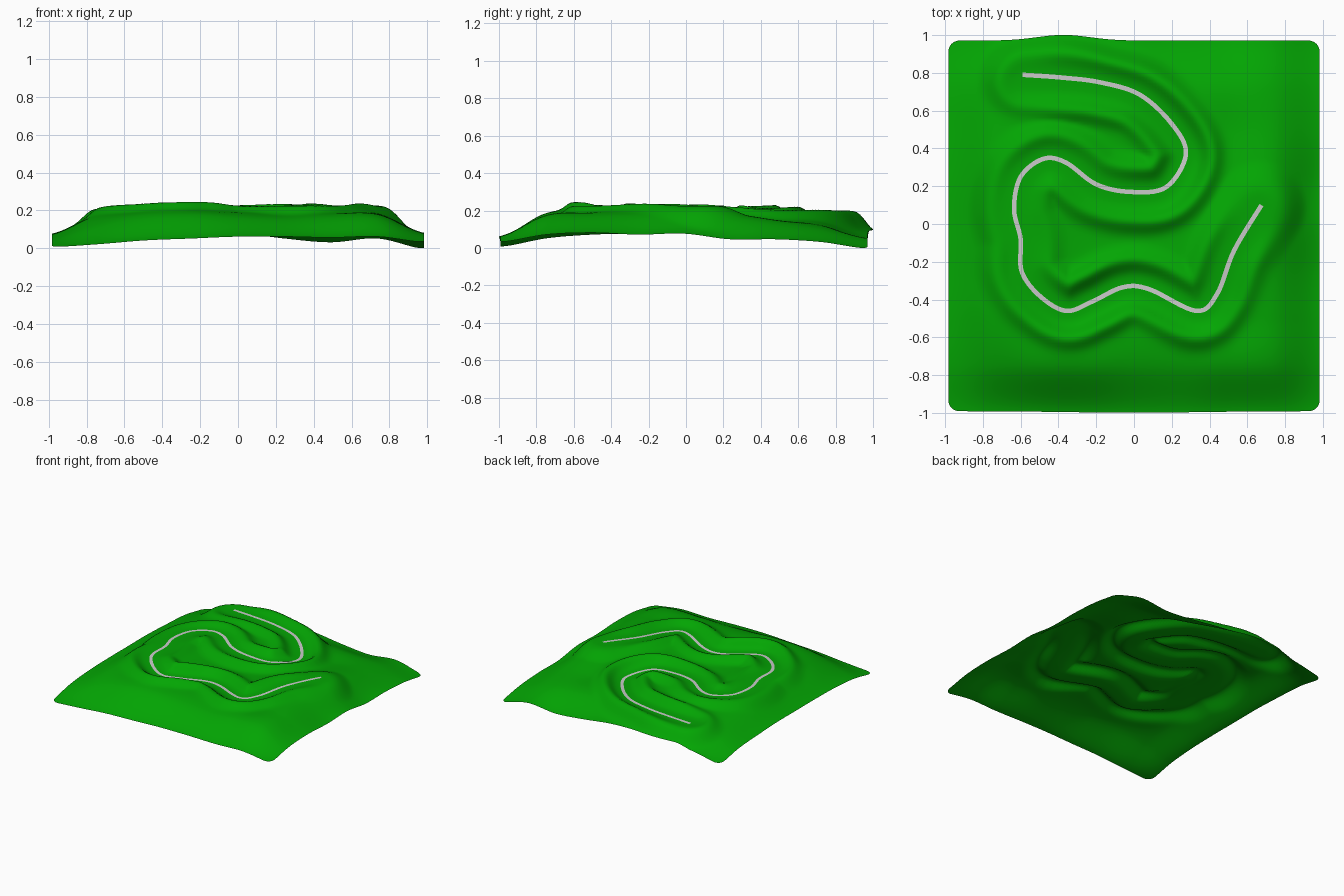
import bpy, bmesh, math
from mathutils import Vector

if "Cube" in bpy.data.objects:
    bpy.data.objects.remove(bpy.data.objects["Cube"])

def material(name, col):
    m = bpy.data.materials.new(name)
    m.diffuse_color = (*col, 1)
    m.use_nodes = True
    m.node_tree.nodes["Principled BSDF"].inputs["Base Color"].default_value = m.diffuse_color
    return m

GREEN = material("grass green", (0.001, 0.38, 0.001))
GREY = material("path grey", (0.6, 0.6, 0.6))

# Path points: x, y, height, bank height beside the path
PATH = [(-.59, .79, .177, .02), (-.38, .775, .177, .045), (-.18, .75, .176, .05),
        (.03, .685, .172, .05), (.2, .53, .162, .05), (.275, .37, .16, .055),
        (.17, .195, .185, .055), (-.02, .17, .193, .045), (-.2, .21, .2, .035),
        (-.36, .325, .205, .035), (-.48, .345, .207, .035), (-.6, .25, .208, .02),
        (-.635, .08, .21, .015), (-.6, -.08, .21, .015), (-.595, -.25, .21, .025),
        (-.5, -.38, .2, .04), (-.36, -.46, .19, .055), (-.22, -.41, .18, .065),
        (-.06, -.335, .172, .05), (.08, -.345, .175, .045), (.33, -.46, .19, .045),
        (.44, -.37, .2, .035), (.53, -.14, .22, .03), (.675, .1, .235, 0)]

# Rolling ground heights on a 0.25 grid, front row first
GROUND = [(.015, .03, .05, .06, .07, .07, .065, .07, .04),
          (.06, .135, .185, .195, .18, .17, .18, .175, .08),
          (.08, .18, .2, .2, .2, .19, .19, .19, .09),
          (.085, .185, .2, .19, .19, .2, .21, .195, .08),
          (.085, .185, .2, .185, .185, .195, .21, .205, .085),
          (.085, .185, .2, .19, .185, .185, .185, .185, .055),
          (.075, .17, .195, .19, .185, .17, .155, .15, .055),
          (.06, .14, .175, .17, .16, .15, .135, .115, .04),
          (.02, .065, .085, .1, .09, .06, .04, .06, .005)]

def spline(a, b, c, d, t):
    return b + .5 * t * (c - a + t * (2*a - 5*b + 4*c - d + t * (3*(b - c) + d - a)))

def spline_list(v, u):
    i = max(0, min(int(u), len(v) - 2))
    last = len(v) - 1
    return spline(v[max(i-1, 0)], v[i], v[i+1], v[min(i+2, last)], u - i)

def smooth(a, b, x):
    t = max(0, min(1, (x - a) / (b - a)))
    return t * t * (3 - 2 * t)

STEPS = 8
columns = list(zip(*PATH))
samples = [tuple(spline_list(c, i / STEPS) for c in columns)
           for i in range((len(PATH) - 1) * STEPS + 1)]

def height(x, y):
    u, v = (x + 1) * 4, (y + 1) * 4
    base = spline_list([spline_list(r, u) for r in GROUND], v)
    dist = [(x - s[0])**2 + (y - s[1])**2 for s in samples]
    dmin = min(dist)
    d = math.sqrt(dmin)
    if d > .32:
        return base
    # average of the nearby path, so the bank stays smooth
    w = z = amp = 0
    for q, s in zip(dist, samples):
        if q - dmin < .05:
            k = math.exp(-(q - dmin) / .009)
            w += k
            z += k * s[2]
            amp += k * s[3]
    level = z / w + (base - z / w) * smooth(.06, .26, d)
    return level + amp / w * math.exp(-((d - .145) / .055)**2)

# Hillside: one sheet with rounded corners
N = 120
bm = bmesh.new()
bmesh.ops.create_grid(bm, x_segments=N, y_segments=N, size=1)
R = .06
for v in bm.verts:
    x, y = v.co.x, v.co.y
    ex, ey = abs(x) - (1 - R), abs(y) - (1 - R)
    if ex > 0 and ey > 0:
        k = max(ex, ey) / math.hypot(ex, ey)
        x = math.copysign(1 - R + ex * k, x)
        y = math.copysign(1 - R + ey * k, y)
    z = height(x, y)
    bulge = .03 * math.exp(-((x + .38) / .2)**2) * smooth(.7, 1, y)
    front = -.008 * math.exp(-(x / .5)**2) * smooth(.7, 1, -y)
    v.co = (x * .983, y * .981 - .01 + bulge + front, z)
low = min(v.co.z for v in bm.verts)
for v in bm.verts:
    v.co.z -= low

def finish(name, bm, mat):
    bmesh.ops.recalc_face_normals(bm, faces=bm.faces)
    if sum(f.normal.z for f in bm.faces) < 0:
        bmesh.ops.reverse_faces(bm, faces=bm.faces)
    for f in bm.faces:
        f.smooth = True
    me = bpy.data.meshes.new(name)
    bm.to_mesh(me)
    bm.free()
    me.materials.append(mat)
    ob = bpy.data.objects.new(name, me)
    bpy.context.collection.objects.link(ob)
    return ob

finish("hillside", bm, GREEN)

# Winding path: narrow ribbon lying on the ground
bm = bmesh.new()
rows = []
for i, s in enumerate(samples):
    a, b = samples[max(i-1, 0)], samples[min(i+1, len(samples)-1)]
    t = Vector((b[0] - a[0], b[1] - a[1])).normalized()
    row = []
    for side in (-.012, .012):
        x, y = s[0] - t.y * side, s[1] + t.x * side
        row.append(bm.verts.new((x, y, height(x, y) - low + .003)))
    rows.append(row)
for p, q in zip(rows, rows[1:]):
    bm.faces.new((p[0], q[0], q[1], p[1]))
finish("winding_path", bm, GREY)
